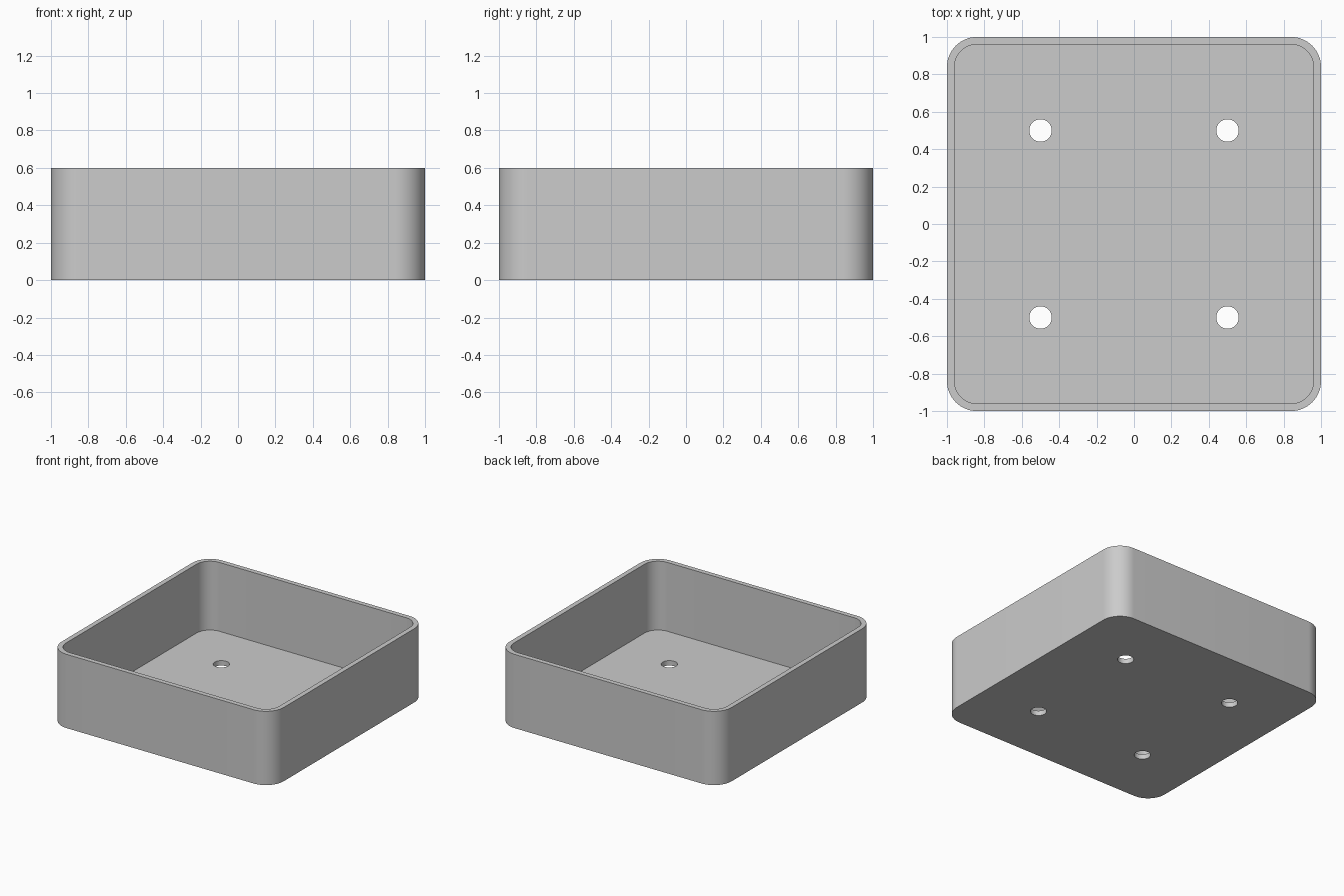
import bpy, bmesh, math

if "Cube" in bpy.data.objects:
    bpy.data.objects.remove(bpy.data.objects["Cube"])

HEIGHT, WALL, FLOOR, RADIUS = 0.6, 0.04, 0.04, 0.16
HOLE_R, HOLE_POS = 0.06, 0.5


def prism(name, points, z0, z1):
    """Closed solid: a flat outline extruded from z0 to z1."""
    bm = bmesh.new()
    base = bm.faces.new([bm.verts.new((x, y, z0)) for x, y in points])
    ext = bmesh.ops.extrude_face_region(bm, geom=[base])
    top = [v for v in ext["geom"] if isinstance(v, bmesh.types.BMVert)]
    bmesh.ops.translate(bm, verts=top, vec=(0, 0, z1 - z0))
    bmesh.ops.recalc_face_normals(bm, faces=bm.faces)
    mesh = bpy.data.meshes.new(name)
    bm.to_mesh(mesh)
    bm.free()
    obj = bpy.data.objects.new(name, mesh)
    bpy.context.collection.objects.link(obj)
    return obj


def rounded_square(half, r, n=16):
    pts = []
    for q, (sx, sy) in enumerate([(1, 1), (-1, 1), (-1, -1), (1, -1)]):
        for i in range(n + 1):
            a = (q + i / n) * math.pi / 2
            pts.append((sx * (half - r) + r * math.cos(a),
                        sy * (half - r) + r * math.sin(a)))
    return pts


def circle(cx, cy, r, n=48):
    return [(cx + r * math.cos(2 * math.pi * i / n),
             cy + r * math.sin(2 * math.pi * i / n)) for i in range(n)]


# Outer body of the tray
tray = prism("tray", rounded_square(1, RADIUS), 0, HEIGHT)

# Cavity and the four floor holes
cutters = [prism("cavity_cutter", rounded_square(1 - WALL, RADIUS - WALL),
                 FLOOR, HEIGHT + 0.2)]
for sx in (-1, 1):
    for sy in (-1, 1):
        cutters.append(prism("hole_cutter",
                             circle(sx * HOLE_POS, sy * HOLE_POS, HOLE_R),
                             -0.1, FLOOR + 0.1))

bpy.context.view_layer.objects.active = tray
for cutter in cutters:
    mod = tray.modifiers.new("cut", "BOOLEAN")
    mod.operation = "DIFFERENCE"
    mod.solver = "EXACT"
    mod.object = cutter
    bpy.ops.object.modifier_apply(modifier=mod.name)
    bpy.data.objects.remove(cutter, do_unlink=True)

# Single grey colour
grey = bpy.data.materials.new("light_grey")
grey.diffuse_color = (0.6, 0.6, 0.6, 1)
grey.use_nodes = True
grey.node_tree.nodes["Principled BSDF"].inputs["Base Color"].default_value = grey.diffuse_color
tray.data.materials.clear()
tray.data.materials.append(grey)

# Smooth round corners, keep rims sharp
bpy.ops.object.select_all(action="DESELECT")
tray.select_set(True)
bpy.ops.object.shade_smooth_by_angle(angle=math.radians(30))
